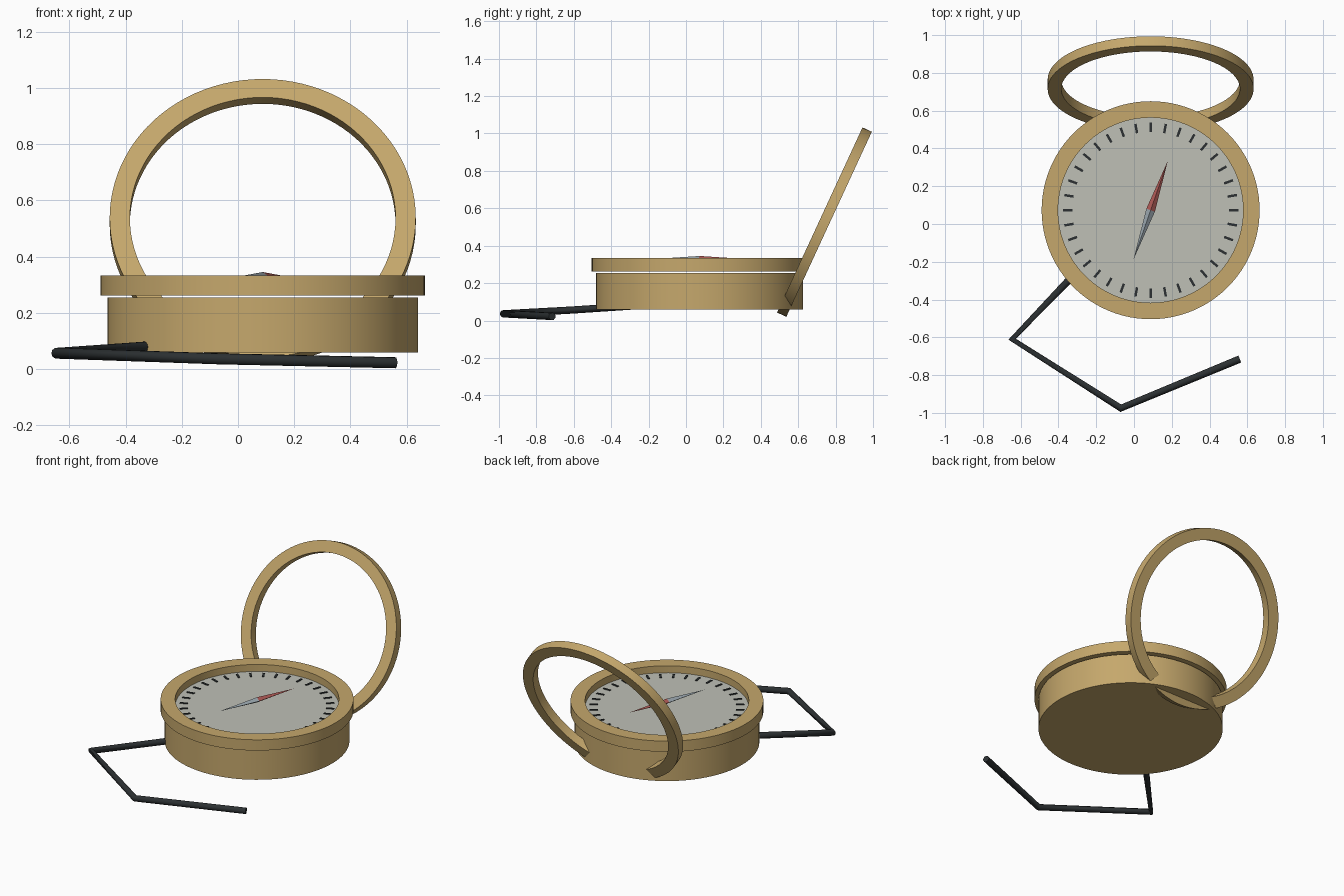
import bpy, bmesh, math
from mathutils import Matrix, Vector

if "Cube" in bpy.data.objects:
    bpy.data.objects.remove(bpy.data.objects["Cube"])

CX, CY = 0.088, 0.073  # compass centre


def material(name, rgb):
    m = bpy.data.materials.new(name)
    m.diffuse_color = (*rgb, 1)
    m.use_nodes = True
    m.node_tree.nodes["Principled BSDF"].inputs["Base Color"].default_value = m.diffuse_color
    return m


BRASS = material("brass", (0.56, 0.39, 0.15))
FACE = material("dial_face", (0.52, 0.53, 0.47))
DARK = material("dark", (0.025, 0.03, 0.032))
RED = material("needle_red", (0.42, 0.10, 0.09))
STEEL = material("needle_steel", (0.32, 0.38, 0.42))


def finish(bm, name, mat, loc, rot=(0, 0, 0), smooth=False):
    bmesh.ops.recalc_face_normals(bm, faces=bm.faces)
    me = bpy.data.meshes.new(name)
    bm.to_mesh(me)
    bm.free()
    ob = bpy.data.objects.new(name, me)
    bpy.context.collection.objects.link(ob)
    ob.location, ob.rotation_euler = loc, rot
    me.materials.append(mat)
    if smooth:
        bpy.ops.object.select_all(action='DESELECT')
        ob.select_set(True)
        bpy.context.view_layer.objects.active = ob
        bpy.ops.object.shade_smooth_by_angle(angle=math.radians(30))
    return ob


def disc(name, mat, radius, z0, z1):
    bm = bmesh.new()
    bmesh.ops.create_cone(bm, cap_ends=True, segments=96, radius1=radius,
                          radius2=radius, depth=z1 - z0)
    return finish(bm, name, mat, (CX, CY, (z0 + z1) / 2), smooth=True)


def ring(name, mat, outer, inner, height, loc, rot=(0, 0, 0)):
    bm = bmesh.new()
    n, h = 96, height / 2
    profile = [(outer, -h), (outer, h), (inner, h), (inner, -h)]
    rows = [[bm.verts.new((r * math.cos(2 * math.pi * i / n),
                           r * math.sin(2 * math.pi * i / n), z))
             for r, z in profile] for i in range(n)]
    for i in range(n):
        a, b = rows[i], rows[(i + 1) % n]
        for j in range(4):
            k = (j + 1) % 4
            bm.faces.new((a[j], b[j], b[k], a[k]))
    return finish(bm, name, mat, loc, rot, smooth=True)


# Case, bezel and dial
disc("case_body", BRASS, 0.553, 0.058, 0.255)
ring("bezel", BRASS, 0.577, 0.49, 0.071, (CX, CY, 0.2975))
disc("dial", FACE, 0.491, 0.264, 0.287)

# Open lid ring, leaning back and sunk into the case
ring("lid_ring", BRASS, 0.545, 0.473, 0.055, (CX, 0.74, 0.526),
     (math.radians(65.2), 0, 0))

# Tick marks around the dial
bm = bmesh.new()
for i in range(36):
    m = (Matrix.Rotation(i * math.pi / 18, 4, 'Z')
         @ Matrix.Translation((0.439, 0, 0))
         @ Matrix.Diagonal((0.05, 0.013, 0.006, 1)))
    bmesh.ops.create_cube(bm, size=1, matrix=m)
finish(bm, "tick_marks", DARK, (CX, CY, 0.288))

# Needle: two flattened four-sided points
for name, mat, turn in (("needle_north", RED, 0), ("needle_south", STEEL, math.pi)):
    bm = bmesh.new()
    base = [bm.verts.new(p) for p in
            ((0.024, 0, 0), (0, 0, 0.017), (-0.024, 0, 0), (0, 0, -0.017))]
    tip = bm.verts.new((0, 0.277, 0))
    bm.faces.new(base)
    for i in range(4):
        bm.faces.new((base[i], base[(i + 1) % 4], tip))
    finish(bm, name, mat, (CX, CY, 0.328), (0, 0, turn - math.radians(19.2)))

# Lanyard cord lying in front
cu = bpy.data.curves.new("cord", 'CURVE')
cu.dimensions = '3D'
cu.bevel_depth = 0.02
cu.bevel_resolution = 3
cu.use_fill_caps = True
path = [(-0.30, -0.25, 0.080), (-0.645, -0.61, 0.056),
        (-0.07, -0.975, 0.036), (0.56, -0.715, 0.022)]
sp = cu.splines.new('POLY')
sp.points.add(len(path) - 1)
for p, co in zip(sp.points, path):
    p.co = (*co, 1)
cu.materials.append(DARK)
bpy.context.collection.objects.link(bpy.data.objects.new("cord", cu))
